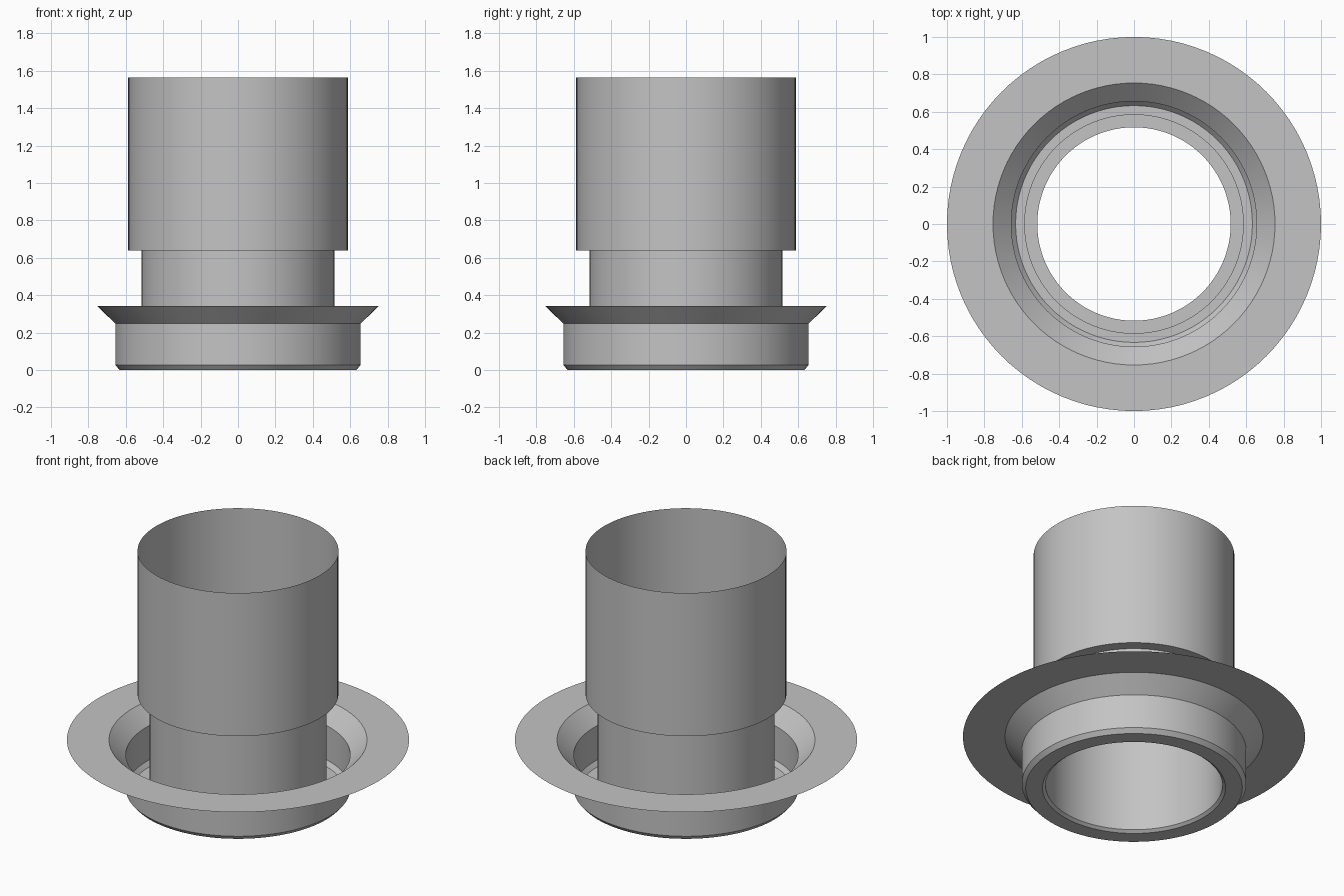
import bpy, bmesh, math

SEGMENTS = 96

cube = bpy.data.objects.get("Cube")
if cube:
    bpy.data.objects.remove(cube, do_unlink=True)

grey = bpy.data.materials.new("plain grey")
grey.use_nodes = True
COLOUR = (0.55, 0.55, 0.55, 1)
grey.diffuse_color = COLOUR
grey.node_tree.nodes["Principled BSDF"].inputs["Base Color"].default_value = COLOUR


def revolve(name, profile):
    """Turn an open (radius, height) profile around z into a thin sheet."""
    bm = bmesh.new()
    rings = []
    for r, z in profile:
        ring = bmesh.ops.create_circle(bm, segments=SEGMENTS, radius=r)["verts"]
        for v in ring:
            v.co.z = z
        rings.append(ring)
    for low, high in zip(rings, rings[1:]):
        for i in range(SEGMENTS):
            j = (i + 1) % SEGMENTS
            bm.faces.new((low[i], low[j], high[j], high[i]))
    mesh = bpy.data.meshes.new(name)
    bm.normal_update()
    bm.to_mesh(mesh)
    bm.free()
    mesh.materials.append(grey)
    obj = bpy.data.objects.new(name, mesh)
    bpy.context.collection.objects.link(obj)
    bpy.ops.object.select_all(action='DESELECT')
    obj.select_set(True)
    bpy.context.view_layer.objects.active = obj
    bpy.ops.object.shade_smooth_by_angle(angle=math.radians(30))


# Wide upper pipe with the step at its foot
revolve("upper_sleeve", [(0.517, 0.64), (0.587, 0.64), (0.587, 1.563)])

# Narrow pipe with a small flare at its lower mouth
revolve("neck_tube", [(0.535, 0), (0.517, 0.015), (0.517, 0.64)])

# Cup floor, chamfer, wall, sloped collar and flat flange, running outwards
revolve("flanged_cup", [(1.0, 0.343), (0.754, 0.343), (0.656, 0.248),
                        (0.656, 0.027), (0.633, 0), (0.535, 0)])
